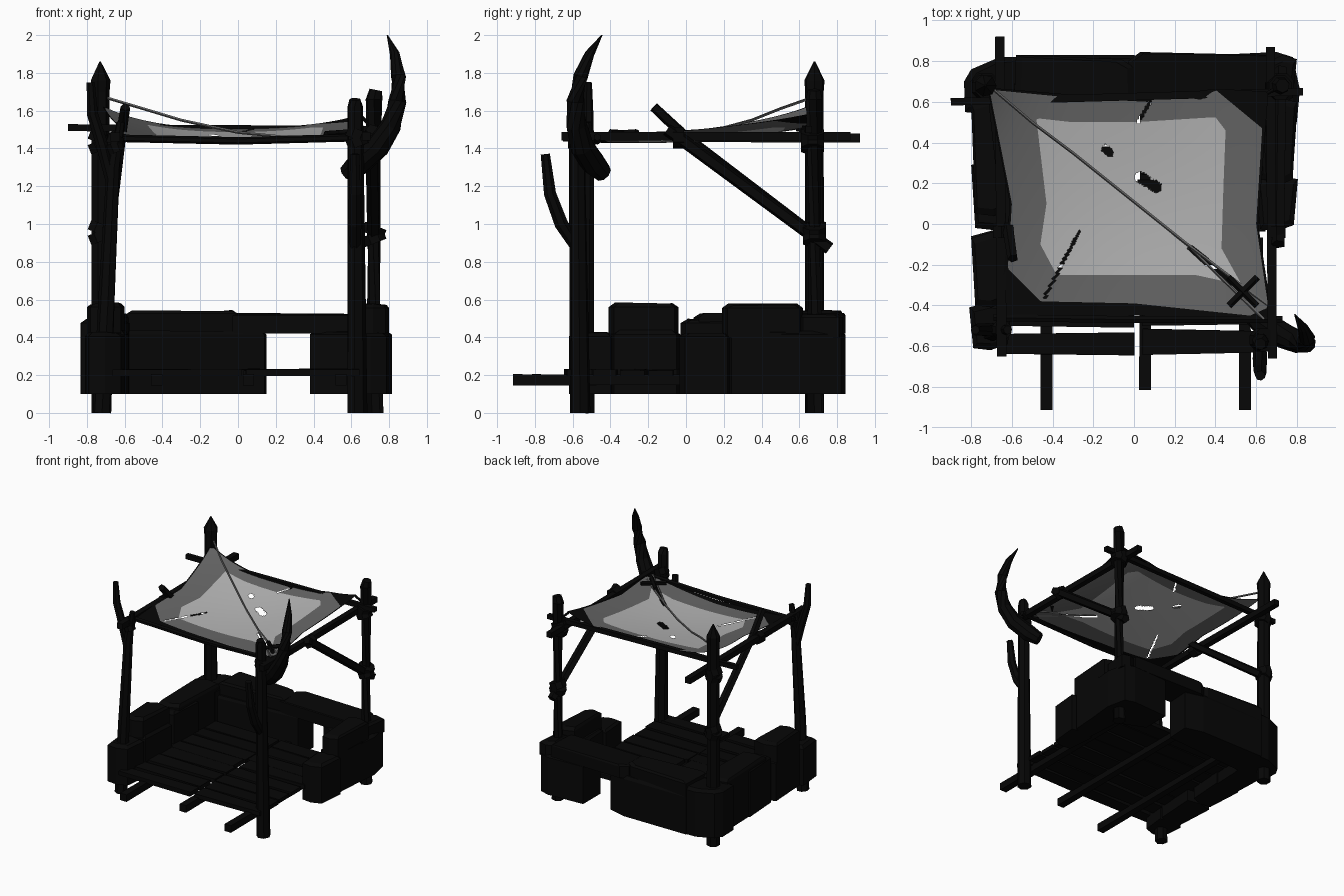
import bpy, bmesh, math, random
from mathutils import Vector

random.seed(4)
if "Cube" in bpy.data.objects:
    bpy.data.objects.remove(bpy.data.objects["Cube"])


def material(name, value):
    m = bpy.data.materials.new(name)
    m.use_nodes = True
    col = (value, value, value, 1)
    m.diffuse_color = col
    m.node_tree.nodes["Principled BSDF"].inputs["Base Color"].default_value = col
    return m


BLACK = material("charcoal", 0.002)
MID = material("mid grey cloth", 0.135)
LIGHT = material("light grey cloth", 0.47)


def finish(name, bm, *mats):
    me = bpy.data.meshes.new(name)
    bm.to_mesh(me)
    bm.free()
    for m in mats:
        me.materials.append(m)
    ob = bpy.data.objects.new(name, me)
    bpy.context.collection.objects.link(ob)
    return ob


def tube(name, pts, radii, sides=7, mat=BLACK):
    """Faceted pole through the points, one radius for each point."""
    pts = [Vector(p) for p in pts]
    if not isinstance(radii, (list, tuple)):
        radii = [radii] * len(pts)
    bm, rings = bmesh.new(), []
    for i, p in enumerate(pts):
        tangent = pts[min(i + 1, len(pts) - 1)] - pts[max(i - 1, 0)]
        q = tangent.to_track_quat('Z', 'Y')
        rings.append([bm.verts.new(p + q @ Vector((math.cos(a), math.sin(a), 0)) * radii[i])
                      for a in [math.tau * (k + .5) / sides for k in range(sides)]])
    for a, b in zip(rings, rings[1:]):
        for k in range(sides):
            bm.faces.new((a[k], a[(k + 1) % sides], b[(k + 1) % sides], b[k]))
    bm.faces.new(rings[0][::-1])
    bm.faces.new(rings[-1])
    return finish(name, bm, mat)


def stone(name, footprint, z0, z1, chamfer=.025):
    """Rough block: a plan outline raised, with a chamfered uneven top."""
    n = len(footprint)
    c = sum((Vector(p) for p in footprint), Vector((0, 0))) / n
    bm, rings = bmesh.new(), []
    for z, inset in ((z0, 0), (z1 - chamfer, 0), (z1, chamfer)):
        ring = []
        for p in footprint:
            v = Vector(p)
            v += (c - v).normalized() * inset * 1.3
            drop = random.uniform(0, .012) if z == z1 else 0
            ring.append(bm.verts.new((v.x, v.y, z - drop)))
        rings.append(ring)
    for a, b in zip(rings, rings[1:]):
        for k in range(n):
            bm.faces.new((a[k], a[(k + 1) % n], b[(k + 1) % n], b[k]))
    bm.faces.new(rings[0])
    bm.faces.new(rings[-1])
    bmesh.ops.recalc_face_normals(bm, faces=bm.faces)
    return finish(name, bm, BLACK)


def block(name, x0, x1, y0, y1, z0, z1):
    xm = (x0 + x1) / 2
    return stone(name, [(x0 + .02, y0), (xm, y0 - .01), (x1 - .02, y0 + .02), (x1, y1 - .02),
                        (xm, y1), (x0, y1 - .03)], z0, z1)


# Corner posts
tube("back_left_post", [(-.73, .68, 0), (-.73, .68, 1.7), (-.73, .68, 1.76), (-.73, .68, 1.86)],
     [.052, .05, .055, .004])
tube("back_right_post", [(.72, .68, 0), (.72, .68, 1.66), (.73, .68, 1.71)], [.05, .045, .035])
tube("front_right_post", [(.63, -.56, 0), (.62, -.58, 1.62), (.62, -.59, 1.66)], [.055, .042, .03])
tube("front_left_post", [(-.72, -.53, 0), (-.695, -.53, .6), (-.66, -.52, 1.3), (-.62, -.52, 1.54)],
     [.05, .045, .036, .022])
tube("front_left_fork", [(-.67, -.52, 1.22), (-.72, -.52, 1.42), (-.77, -.52, 1.58), (-.78, -.52, 1.75)],
     [.03, .033, .03, .022])
tube("front_right_fork", [(.62, -.57, .86), (.62, -.66, 1.0), (.62, -.72, 1.16), (.62, -.745, 1.37)],
     [.03, .037, .033, .025])

# Curved horn on the front corner
tube("horn", [(.58, -.44, 1.27), (.64, -.49, 1.32), (.74, -.55, 1.41), (.81, -.58, 1.52), (.845, -.585, 1.65),
              (.85, -.56, 1.78), (.83, -.51, 1.9), (.79, -.445, 2.0)],
     [.05, .066, .064, .056, .049, .04, .026, .003], 9)

# Roof frame and braces
tube("back_beam", [(-.9, .6, 1.51), (.83, .65, 1.5)], .026, 4)
tube("left_beam", [(-.65, -.65, 1.46), (-.66, .92, 1.455)], .034, 4)
tube("right_beam", [(.68, -.66, 1.465), (.67, .87, 1.465)], .032, 4)
tube("front_beam", [(-.69, -.46, 1.455), (0, -.47, 1.44), (.73, -.47, 1.46)], .02, 6)
tube("left_brace", [(-.69, .7, .92), (-.62, 0, 1.46), (-.595, -.17, 1.62)], [.035, .03, .027], 5)
tube("right_brace", [(.72, .76, .87), (.71, 0, 1.43), (.71, -.1, 1.5)], .035, 5)

# Lashings
for name, x, y, z, r in (("back_left_low", -.73, .68, .96, .065), ("back_right_low", .72, .68, .95, .065),
                         ("back_left_high", -.73, .67, 1.44, .065), ("back_right_high", .71, .67, 1.45, .065),
                         ("front_left_high", -.65, -.52, 1.43, .045), ("front_right_high", .63, -.57, 1.46, .06)):
    for k in (-1, 1):
        tube(name + "_lashing", [(x - .01 * k, y, z - .03 + .02 * k), (x + .01 * k, y, z + .02 + .02 * k)], r, 8)
for x, z in ((-.65, 1.45), (.7, 1.46)):
    tube("brace_lashing", [(x, -.07, z), (x, -.01, z)], .05, 6)
for s in (-1, 1):
    tube("corner_toggle", [(.535 - .07, -.33 - .07 * s, 1.475), (.535 + .07, -.33 + .07 * s, 1.485)], .018, 5)

# Floor: joists and planks
for x, y in ((-.43, -.915), (.055, -.815), (.545, -.915)):
    tube("floor_joist", [(x, y, .175), (x, .6, .175)], [.042, .036], 4)
for i in range(8):
    y = -.585 + i * .15
    for x0, x1 in ((-.66, .01), (.03, .63)):
        d = random.uniform(-.015, .015)
        w = random.uniform(.052, .06) if i == 0 else random.uniform(.064, .072)
        stone("floor_plank", [(x0 + d, y - w), (x1 + d, y - w + d), (x1 + d, y + w), (x0 + d, y + w + d)],
              .195, .23 + abs(d) / 2, .006)

# Left wall
block("left_wall_front", -.81, -.6, -.61, -.38, .1, .43)
block("left_wall_base", -.8, -.58, -.4, -.03, .1, .44)
block("left_wall_cap", -.8, -.6, -.4, -.04, .4, .585)
block("left_wall_middle", -.8, -.58, -.02, .32, .1, .5)
block("left_wall_rear", -.8, -.58, .05, .62, .1, .53)
# Back wall with doorway
stone("back_left_corner", [(-.83, .55), (-.58, .52), (-.55, .82), (-.66, .82), (-.8, .76), (-.835, .7)], .1, .5)
stone("back_wall_base", [(-.6, .55), (.14, .6), (.15, .79), (0, .83), (-.58, .83)], .1, .44)
stone("back_wall_cap", [(-.59, .58), (0, .61), (.0, .77), (-.06, .81), (-.58, .83)], .4, .55)
stone("doorway_lintel", [(-.03, .6), (.67, .58), (.68, .83), (.03, .845), (-.03, .8)], .42, .53, .015)
stone("back_right_corner", [(.38, .6), (.62, .5), (.8, .5), (.815, .66), (.78, .82), (.7, .845), (.38, .83)], .1, .44)
# Right wall
block("right_wall_front", .6, .805, -.025, .24, .1, .43)
block("right_wall_middle", .6, .8, .22, .55, .1, .45)
block("right_wall_cap", .63, .8, .2, .62, .4, .58)
block("right_corner_cap", .66, .8, .6, .83, .4, .53)

# Cloth canopy: three bands around a centre, with tears
CENTRE = Vector((0, .12))
INNER = [(-.48, .52), (-.3, .5), (0, .5), (.4, .525), (.45, .46), (.44, .2), (.43, -.12), (.53, -.3),
         (.3, -.25), (-.38, -.25), (-.46, -.1), (-.43, .1)]
OUTER = [(-.71, .66), (-.3, .62), (.07, .6), (.15, .64), (.33, .61), (.4, .66), (.63, .47), (.6, 0),
         (.66, -.41), (.57, -.45), (0, -.39), (-.46, -.38), (-.62, -.22), (-.6, .1)]
EDGE = [(-.72, .67), (0, .61), (.4, .665), (.66, .65), (.61, 0), (.68, -.46), (0, -.45), (-.66, -.47), (-.61, .1)]


def reach(poly, a):
    """Distance from the centre to an outline along an angle."""
    d = Vector((math.cos(a), math.sin(a)))
    best = .01
    for p, q in zip(poly, poly[1:] + poly[:1]):
        p, e = Vector(p) - CENTRE, Vector(q) - Vector(p)
        den = d.cross(e)
        if abs(den) > 1e-9:
            t, u = p.cross(e) / den, p.cross(d) / den
            if t > 0 and -1e-6 <= u <= 1 + 1e-6:
                best = max(best, t)
    return best


def cloth_z(x, y):
    u, v = x / .65, min(1, max(0, (y + .45) / 1.1))
    corner = (.045 if u < 0 else .03) * u ** 4 * v ** 4
    return 1.43 + .04 * u * u + .08 * v - .03 * math.sin(math.pi * v) * (1 - u * u) + corner


def near(p, a, b, w):
    a, b = Vector(a), Vector(b)
    t = min(1, max(0, (p - a).dot(b - a) / (b - a).length_squared))
    return (a + (b - a) * t - p).length < w


def torn(p):
    return (near(p, (-.14, .37), (-.12, .35), .02) or near(p, (.03, .23), (.11, .18), .026)
            or near(p, (-.44, -.36), (-.27, -.04), .007) or near(p, (.02, .5), (.08, .6), .007)
            or near(p, (.28, -.12), (.48, -.29), .014))


N, STEPS, BAND = 320, 50, 18
bm, rings = bmesh.new(), []
angles = [math.tau * k / N for k in range(N)]
spans = [(reach(INNER, a), reach(OUTER, a), reach(EDGE, a)) for a in angles]
for s in range(1, STEPS + BAND + 3):
    ring = []
    for a, (i, o, e) in zip(angles, spans):
        f = s - STEPS
        if f <= 0:
            r = i * s / STEPS
        elif f <= BAND:
            r = i + (o - i) * f / BAND
        else:
            r = o + (max(e, o + .002) - o) * (f - BAND) / 2
        x, y = CENTRE.x + r * math.cos(a), CENTRE.y + r * math.sin(a)
        ring.append(bm.verts.new((x, y, cloth_z(x, y))))
    rings.append(ring)
bm.faces.new(rings[0])
for s, (a, b) in enumerate(zip(rings, rings[1:]), 2):
    for k in range(N):
        f = bm.faces.new((a[k], b[k], b[(k + 1) % N], a[(k + 1) % N]))
        f.material_index = 0 if s <= STEPS else 1 if s <= STEPS + BAND else 2
bmesh.ops.delete(bm, geom=[f for f in bm.faces if torn(f.calc_center_median().xy)], context='FACES')
for f in bm.faces:
    f.smooth = True
finish("canopy_cloth", bm, LIGHT, MID, BLACK)

# Cords holding the canopy
tube("diagonal_cord", [(-.7, .67, 1.67), (-.5, .5, 1.61), (-.3, .35, 1.55), (0, .11, 1.485),
                       (.25, -.09, 1.46), (.66, -.4, 1.47)], .008, 5, MID)
tube("corner_cord", [(.28, -.12, 1.455), (.64, -.47, 1.47)], .007, 5, MID)
for a, b in (((-.71, .66, 1.58), (-.73, .68, 1.67)), ((.65, .64, 1.57), (.72, .68, 1.5)),
             ((-.64, -.46, 1.47), (-.65, -.52, 1.45))):
    tube("tie_cord", [a, b], .01, 5)
